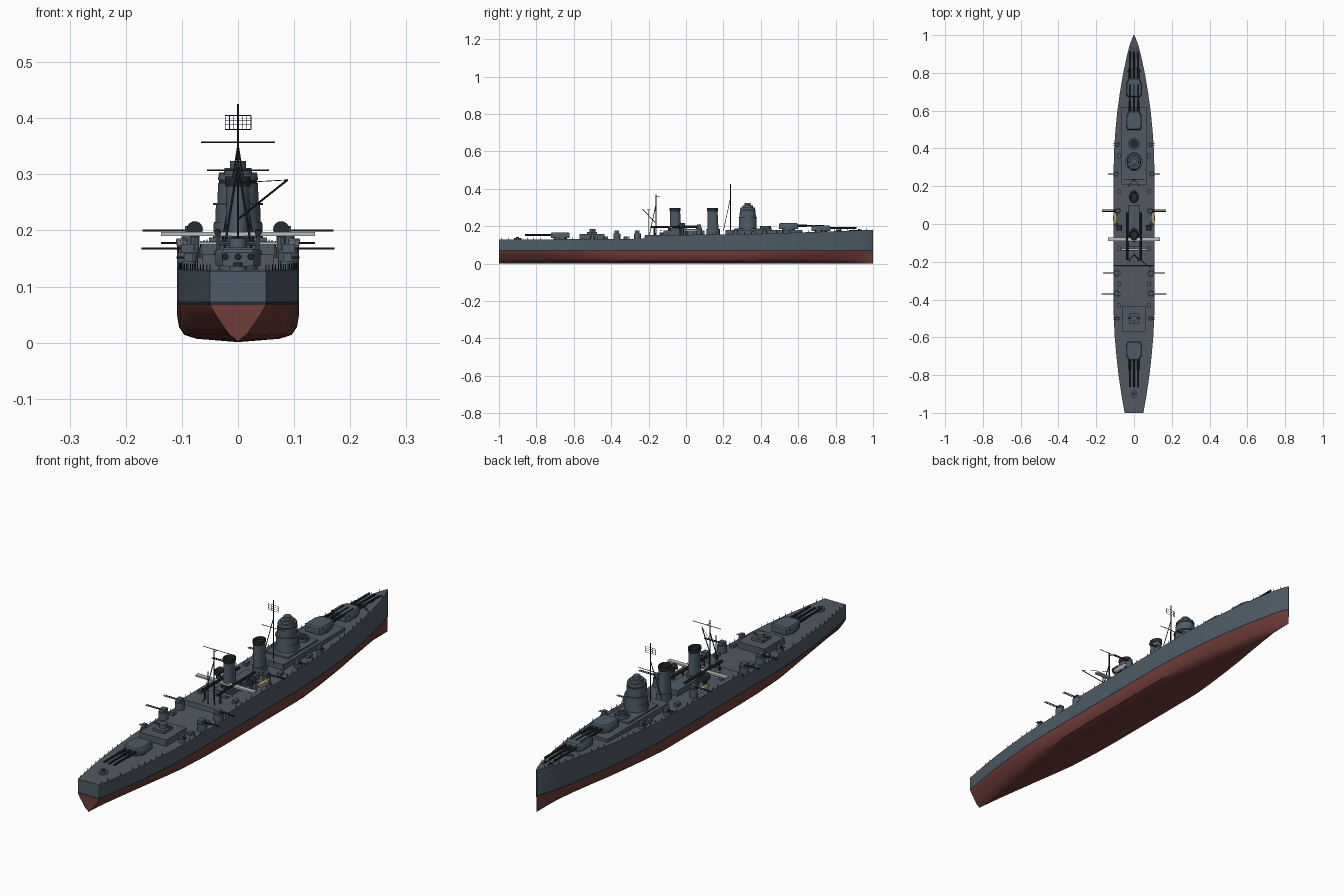
import bpy, bmesh, math
from mathutils import Vector

if "Cube" in bpy.data.objects:
    bpy.data.objects.remove(bpy.data.objects["Cube"])


def mat(name, c):
    m = bpy.data.materials.new(name)
    m.diffuse_color = (*c, 1)
    m.use_nodes = True
    m.node_tree.nodes["Principled BSDF"].inputs["Base Color"].default_value = m.diffuse_color
    return m


GREY = mat("hull_grey", (0.075, 0.105, 0.135))
DECK = mat("deck_grey", (0.085, 0.1, 0.125))
RED = mat("bottom_red", (0.16, 0.045, 0.038))
DARK = mat("dark_metal", (0.02, 0.024, 0.03))
PALE = mat("pale_grey", (0.5, 0.52, 0.54))
TAN = mat("boat_tan", (0.42, 0.3, 0.17))


def finish(name, bm, mats, angle=35):
    bmesh.ops.recalc_face_normals(bm, faces=bm.faces)
    me = bpy.data.meshes.new(name)
    bm.to_mesh(me)
    bm.free()
    for m in mats:
        me.materials.append(m)
    ob = bpy.data.objects.new(name, me)
    bpy.context.collection.objects.link(ob)
    bpy.context.view_layer.objects.active = ob
    ob.select_set(True)
    bpy.ops.object.shade_smooth_by_angle(angle=math.radians(angle))
    ob.select_set(False)
    return ob


def loft(name, rings, m):
    # closed skin through equal-sized rings of points
    bm = bmesh.new()
    vs = [[bm.verts.new(p) for p in r] for r in rings]
    n = len(rings[0])
    for a, b in zip(vs, vs[1:]):
        for i in range(n):
            bm.faces.new((a[i], a[(i + 1) % n], b[(i + 1) % n], b[i]))
    bm.faces.new(vs[0])
    bm.faces.new(vs[-1])
    return finish(name, bm, [m])


def oval(cx, cy, z, rx, ry, n=20):
    o = math.pi / n
    return [(cx + rx * math.cos(o + 2 * math.pi * i / n), cy + ry * math.sin(o + 2 * math.pi * i / n), z) for i in range(n)]


def drum(name, x, y, z0, z1, rx, ry=None, m=GREY, n=20, top=1.0):
    ry = ry or rx
    return loft(name, [oval(x, y, z0, rx, ry, n), oval(x, y, z1, rx * top, ry * top, n)], m)


def box(name, x0, x1, y0, y1, z0, z1, m=GREY):
    return loft(name, [[(x0, y0, z), (x1, y0, z), (x1, y1, z), (x0, y1, z)] for z in (z0, z1)], m)


def rods(name, items, m=DARK, n=6):
    bm = bmesh.new()
    for p, q, r in items:
        p, q = Vector(p), Vector(q)
        rot = (q - p).to_track_quat('Z', 'Y').to_matrix().to_4x4()
        rot.translation = (p + q) / 2
        bmesh.ops.create_cone(bm, cap_ends=True, segments=n, radius1=r, radius2=r, depth=(q - p).length, matrix=rot)
    return finish(name, bm, [m])


def lerp(tab, y):
    for (a, u), (b, v) in zip(tab, tab[1:]):
        if y <= b:
            return u + (v - u) * (y - a) / (b - a)
    return tab[-1][1]


# Hull: lofted half-sections with a stepped deck
BEAM = [(-1, .05), (-.9, .067), (-.8, .082), (-.7, .093), (-.6, .102), (-.5, .107), (-.35, .109), (.25, .109), (.4, .105),
        (.5, .098), (.6, .088), (.7, .074), (.8, .057), (.88, .04), (.94, .025), (.98, .011), (1, .0015)]
FULL = [(-1, 0), (-.8, .35), (-.5, .85), (-.3, 1), (.3, 1), (.6, .7), (.85, .3), (1, 0)]
TOP = [(-1, .128), (-.222, .133), (-.22, .152), (.3, .156), (.6, .166), (1, .18)]
beam = lambda y: lerp(BEAM, y)
top = lambda y: lerp(TOP, y)
ys = sorted({b[0] for b in BEAM} | {-.222, -.22, -.1, .1, .3, .97})
bm = bmesh.new()
secs = []
for y in ys:
    b, f, t = beam(y), lerp(FULL, y), top(y)
    wl = b * (1 - .12 * max(0, y - .3))
    fr = [v + (w - v) * f for v, w in zip((.1, .3, .5, .8), (.68, .88, .965, .998))]
    half = [(wl * k, z) for k, z in zip(fr, (.007, .014, .028, .05))]
    half += [(wl, .067), (wl, .073), (b, t)]
    prof = half[::-1] + [(0, .001)]
    pts = [(-x, y, z) for x, z in prof] + [(x, y, z) for x, z in half]
    secs.append([bm.verts.new(p) for p in pts])
n = len(secs[0])
MI = [0, 3] + [2] * 10 + [3, 0, 1]
for a, b in zip(secs, secs[1:]):
    for i in range(n):
        j = (i + 1) % n
        bm.faces.new((a[i], a[j], b[j], b[i])).material_index = MI[i]
for s in (secs[0], secs[-1]):
    bm.faces.new([s[i] for i in (0, 1, n - 2, n - 1)]).material_index = 0
    bm.faces.new([s[i] for i in (1, 2, n - 3, n - 2)]).material_index = 3
    bm.faces.new(s[2:n - 2]).material_index = 2
finish("hull", bm, [GREY, DECK, RED, DARK])

# Deck-edge stanchions
posts = []
for i in range(58):
    y = -.985 + i * .0342
    x = max(beam(y) - .003, 0)
    posts += [((s * x, y, top(y) - .002), (s * x, y, top(y) + .011), .0009) for s in (-1, 1)]
rods("stanchions", posts, n=4)

# Deckhouses
box("forward_deckhouse", -.066, .066, .21, .62, .15, .18, DECK)
box("bridge_base", -.052, .052, .26, .46, .18, .187)
box("funnel_house", -.031, .031, -.12, .1, .15, .178)
box("aft_deckhouse", -.063, .063, -.57, -.435, .125, .158, DECK)
box("aft_control", -.026, .026, -.53, -.475, .158, .17)
drum("aft_director", 0, -.5, .17, .186, .016, n=12)
rods("aft_rangefinder", [((-.033, -.5, .177), (.033, -.5, .177), .004)], GREY, 8)


# Triple gun turrets
def turret(name, y, d, z, base):
    drum(name + "_barbette", 0, y, base, z, .036, n=24)
    plan = [(-.034, -.05), (.034, -.05), (.04, -.036), (.04, .022), (.028, .05), (-.028, .05), (-.04, .022), (-.04, -.036)]
    loft(name + "_house", [[(px * k, y + d * py * k, zz) for px, py in plan]
                           for zz, k in ((z, 1), (z + .024, 1), (z + .03, .9))], GREY)
    rods(name + "_barrels", [((x, y + d * a, z + .016), (x, y + d * b, z + .016 + c), r)
                             for x in (-.023, 0, .023) for a, b, c, r in ((.03, .1, 0, .0062), (.09, .19, 0, .0045))], DARK, 10)
    rods(name + "_rangefinder", [((-.043, y - d * .036, z + .023), (.043, y - d * .036, z + .023), .004)], GREY, 8)


turret("turret_fore", .722, 1, .174, .165)
turret("turret_raised", .548, 1, .186, .176)
turret("turret_aft", -.672, -1, .137, .125)

# Bridge tower, stepped octagonal tiers
TIERS = [(.187, .215, .046, .05), (.215, .247, .042, .049), (.247, .285, .038, .045), (.29, .3, .037, .042),
         (.3, .311, .026, .03), (.311, .324, .015, .017)]
for i, (a, b, rx, ry) in enumerate(TIERS):
    drum(f"bridge_tier_{i}", 0, .33, a, b, rx, ry, n=12, top=.97)
drum("bridge_windows", 0, .33, .284, .291, .035, .04, DARK, 12)
drum("bridge_ledge", 0, .33, .245, .249, .046, .052, GREY, 12)
rods("director_arms", [((-.034, .33, .299), (.034, .33, .299), .004)], GREY, 8)
drum("forward_gun_tub", 0, .425, .187, .2, .03, n=20)
drum("forward_tub_well", 0, .425, .2, .201, .024, m=DARK)

# Funnels with dark caps
for nm, y in (("fore_funnel", .145), ("aft_funnel", -.055)):
    loft(nm, [oval(0, y, .15, .022, .031), oval(0, y - .003, .28, .021, .027)], GREY)
    loft(nm + "_cap", [oval(0, y - .003, z, .022 * k, .028 * k) for z, k in ((.278, 1), (.283, 1.06), (.296, 1.06), (.296, .85), (.285, .8))], DARK)
    drum(nm + "_skirt", 0, y, .15, .186, .027, .036)

# Fore mast: tripod, yards and lattice aerial
fm = [((0, .238, .15), (0, .238, .425), .0022)]
fm += [((s * .028, .2, .178), (0, .238, .35), .0017) for s in (-1, 1)]
fm += [((-.055, .238, .307), (.055, .238, .307), .0014)]
rods("fore_mast", fm)
g = [((-.023, .236, .38 + .0083 * i), (.023, .236, .38 + .0083 * i), .0006) for i in range(4)]
g += [((-.023 + .0077 * i, .236, .38), (-.023 + .0077 * i, .236, .405), .0006) for i in range(7)]
rods("lattice_aerial", g, n=4)

# Main mast: tripod, yard, crane boom
mm = [((0, -.16, .13), (0, -.16, .37), .0024), ((-.066, -.14, .357), (.066, -.14, .357), .0014),
      ((0, -.16, .357), (0, -.14, .357), .0014)]
mm += [((s * .03, -.2, .13), (0, -.16, .32), .002) for s in (-1, 1)]
rods("main_mast", mm)
rods("crane_boom", [((0, -.165, .22), (.088, -.232, .29), .002), ((0, -.16, .285), (.088, -.232, .29), .0007),
                    ((0, -.2, .13), (0, -.2, .29), .0018)])

# Transverse catapult and stowed spars
box("catapult", -.137, .137, -.09, -.071, .19, .197, PALE)
box("catapult_pedestal", -.012, .012, -.095, -.07, .15, .19, DARK)
box("after_beam", -.07, .07, -.139, -.131, .175, .179, PALE)
rods("stowed_spars", [((s * .036, -.19, .195), (s * .036, .06, .197), .006) for s in (-1, 1)], DARK, 8)
rods("spar_supports", [((s * .036, y, .13), (s * .036, y, .196), .004) for s in (-1, 1) for y in (-.17, -.03)], GREY)


# Secondary and light guns, firing outboard
def gun(name, s, x, y, z, reach, r):
    base = top(y)
    drum(name + "_tub", s * x, y, base - .003, z - .006, r, n=16)
    box(name + "_shield", s * x - r * .6, s * x + r * .6, y - r * .65, y + r * .65, z - .008, z + .008)
    rods(name + "_barrels", [((s * x, y + o, z), (s * reach, y + o, z), .0018) for o in (-.004, .004)])


for s, side in ((1, "starboard"), (-1, "port")):
    for nm, x, y, z, reach, r in (("gun_aft", .09, -.37, .168, .172, .019), ("gun_mid_aft", .09, -.26, .168, .165, .019),
                                  ("gun_mid", .085, .07, .2, .17, .016), ("gun_fore", .095, .265, .178, .137, .014),
                                  ("light_gun_bow", .088, .42, .178, .112, .013), ("light_gun_stern", .088, -.5, .152, .11, .013)):
        gun(f"{nm}_{side}", s, x, y, z, reach, r)
    # Searchlights on pedestals
    rods(f"searchlight_{side}", [((s * .077, -.035, .202), (s * .077, -.005, .202), .0145)], DARK, 16)
    drum(f"searchlight_post_{side}", s * .077, -.02, .15, .19, .009, n=10)
    # Ship's boats with tan interiors, on davits
    loft(f"boat_{side}", [oval(s * .1, .03, z, .011 * k, .042 * k, 16) for z, k in ((.168, .45), (.173, .85), (.183, 1))], PALE)
    drum(f"boat_cover_{side}", s * .1, .03, .183, .1855, .0105, .041, TAN, 16, .9)
    rods(f"davits_{side}", [(a, b, .0018) for y in (0, .06) for a, b in (((s * .084, y, .15), (s * .084, y, .193)), ((s * .084, y, .193), (s * .1, y, .193)))])
    # Lockers and ventilators
    for i, y in enumerate((-.32, -.43, -.13, .17, .36)):
        box(f"locker_{side}_{i}", s * .08 - .008, s * .08 + .008, y - .012, y + .012, top(y) - .003, top(y) + .013)

# Stern capstan, breakwater, bow fittings
drum("stern_capstan", 0, -.9, .125, .137, .016, .02)
drum("capstan_head", 0, -.9, .137, .143, .008, m=DARK)
rods("breakwater", [((s * .003, .83, .178), (s * .04, .805, .178), .004) for s in (-1, 1)], GREY)
rods("anchor_chains", [((s * .012, .87, .176), (s * .012, .94, .179), .002) for s in (-1, 1)])
for s in (-1, 1):
    drum("bow_capstan", s * .012, .925, .17, .184, .005, m=DARK, n=10)
